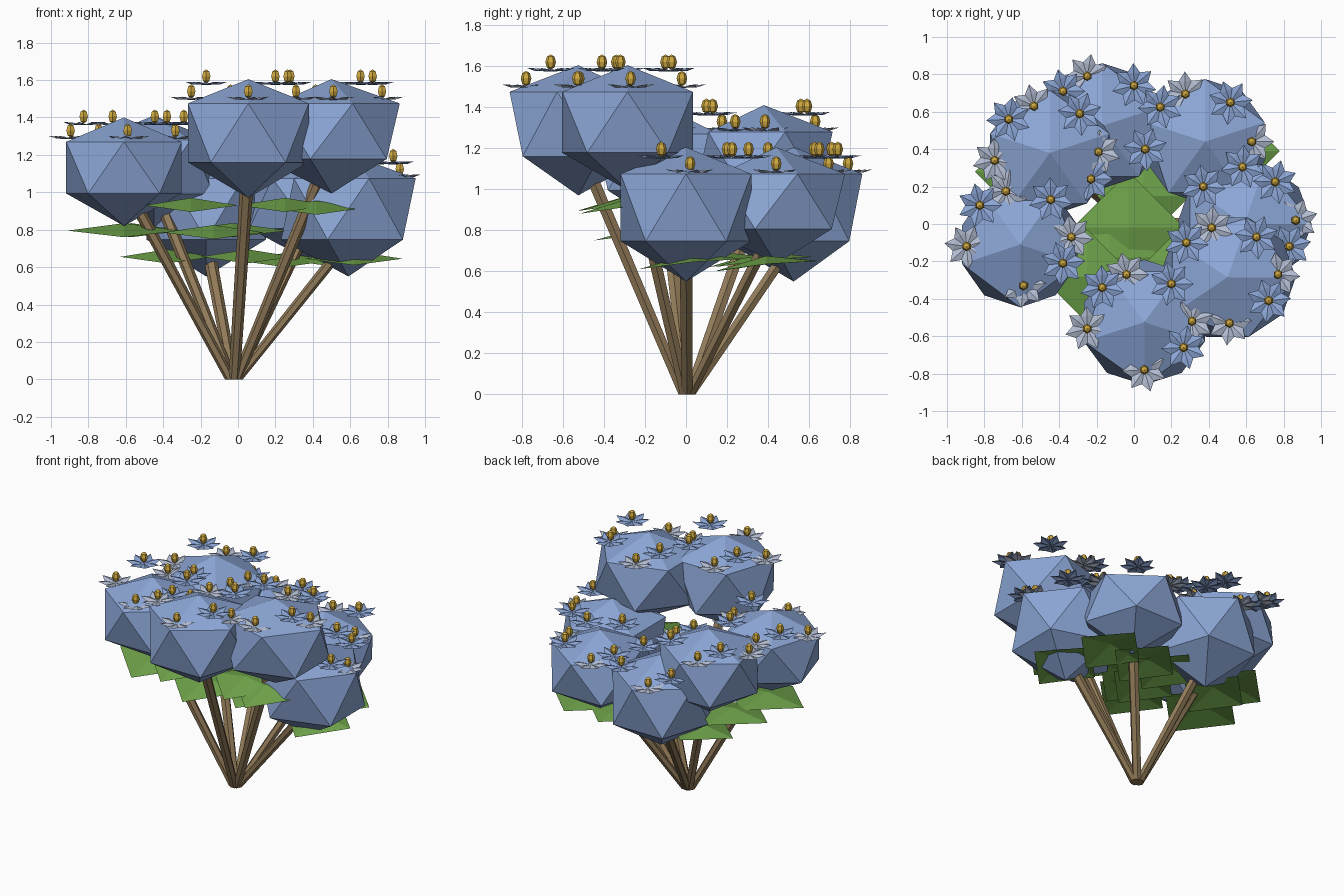
import bpy, bmesh, math

if "Cube" in bpy.data.objects:
    bpy.data.objects.remove(bpy.data.objects["Cube"])


def material(name, rgb):
    m = bpy.data.materials.new(name)
    m.diffuse_color = (*rgb, 1)
    m.use_nodes = True
    m.node_tree.nodes["Principled BSDF"].inputs["Base Color"].default_value = m.diffuse_color
    return m


BLUE = material("blue bloom", (0.26, 0.38, 0.67))
PALE = material("pale petal", (0.45, 0.51, 0.65))
GOLD = material("gold stamen", (0.63, 0.40, 0.05))
GREEN = material("leaf green", (0.16, 0.37, 0.07))
BARK = material("bark brown", (0.29, 0.20, 0.10))


def finish(bm, name, mat, closed=True):
    if closed:
        bmesh.ops.recalc_face_normals(bm, faces=bm.faces)
    mesh = bpy.data.meshes.new(name)
    bm.to_mesh(mesh)
    bm.free()
    mesh.materials.append(mat)
    ob = bpy.data.objects.new(name, mesh)
    bpy.context.collection.objects.link(ob)
    return ob


def ring(bm, centre, rx, ry, n, start):
    return [bm.verts.new((centre[0] + rx * math.cos(start + math.tau * i / n),
                          centre[1] + ry * math.sin(start + math.tau * i / n),
                          centre[2])) for i in range(n)]


# Faceted bloom clump: twenty triangles with a flattened crown
def clump(x, y, top, height, turn, r):
    bm = bmesh.new()
    a = math.radians(turn)
    crown = bm.verts.new((x, y, top))
    foot = bm.verts.new((x, y, top - height))
    up = ring(bm, (x, y, top - 0.13), r, 0.335, 5, a)
    low = ring(bm, (x, y, top - height * 0.7), r, 0.335, 5, a + math.pi / 5)
    for i in range(5):
        j = (i + 1) % 5
        bm.faces.new((crown, up[i], up[j]))
        bm.faces.new((up[i], low[i], up[j]))
        bm.faces.new((low[i], low[j], up[j]))
        bm.faces.new((foot, low[j], low[i]))
    finish(bm, "bloom_clump", BLUE)


# Six-sided slanted stem from the shared root to inside a clump
def stem(x, y, z):
    bm = bmesh.new()
    bottom = ring(bm, (-0.022 + 0.03 * x, 0.005 + 0.03 * y, 0), 0.03, 0.03, 6, 0)
    top = ring(bm, (x * 0.9, y * 0.9, z), 0.036, 0.036, 6, 0)
    for i in range(6):
        j = (i + 1) % 6
        bm.faces.new((bottom[i], bottom[j], top[j], top[i]))
    bm.faces.new(bottom)
    bm.faces.new(top)
    finish(bm, "stem", BARK)


CLUMPS = [  # x, y, crown height, clump height, turn, radius
    (0.055, -0.525, 1.605, 0.635, -90, 0.34), (0.50, -0.285, 1.605, 0.61, 0, 0.365),
    (-0.61, -0.11, 1.40, 0.58, -90, 0.325), (-0.45, 0.38, 1.41, 0.60, 90, 0.335),
    (0.59, 0.00, 1.205, 0.655, 0, 0.36), (0.38, 0.44, 1.205, 0.57, 90, 0.335),
    (-0.17, 0.525, 1.205, 0.655, 90, 0.335),
]
for x, y, top, height, turn, r in CLUMPS:
    clump(x, y, top, height, turn, r)
    stem(x, y, top - height + 0.12)


# Seven-pointed shallow flower with a gold stamen
def flower(x, y, z, mat, k):
    bm = bmesh.new()
    centre = bm.verts.new((x, y, z - 0.016))
    turn = k * 0.7
    tips = ring(bm, (x, y, z + 0.001), 0.12, 0.12, 7, turn)
    dips = ring(bm, (x, y, z - 0.013), 0.078, 0.078, 7, turn + math.pi / 7)
    folds = ring(bm, (x, y, z - 0.002), 0.065, 0.065, 7, turn)
    for i in range(7):
        for loop in ((centre, folds[i], dips[i]), (folds[i], tips[i], dips[i]),
                     (centre, dips[i - 1], folds[i]), (folds[i], dips[i - 1], tips[i])):
            bm.faces.new(loop)
    finish(bm, "flower", mat, False)
    bm = bmesh.new()
    bmesh.ops.create_uvsphere(bm, u_segments=6, v_segments=4, radius=1)
    for v in bm.verts:
        v.co = (x + v.co.x * 0.026, y + v.co.y * 0.026, z + 0.03 + v.co.z * 0.037)
    finish(bm, "stamen", GOLD)


FLOWERS = [
    (1.59, BLUE, [(.20, -.32), (-.17, -.34), (.265, -.66), (.655, -.07), (.72, -.41), (.28, -.10)]),
    (1.51, PALE, [(-.04, -.27), (-.25, -.56), (.055, -.78), (.31, -.52), (.51, -.53),
                  (.77, -.27), (.415, -.02)]),
    (1.375, BLUE, [(-.825, .10), (-.445, .13), (-.67, .56), (-.29, .59), (-.38, -.21)]),
    (1.30, BLUE, [(-.23, .24)]),
    (1.30, PALE, [(-.535, .63), (-.745, .34), (-.685, .175), (-.895, -.12), (-.59, -.33),
                  (-.335, -.07), (-.19, .385)]),
    (1.165, BLUE, [(-.38, .71), (0, .74), (.14, .625), (.06, .40), (.515, .65), (.37, .20),
                   (.58, .305), (.755, .225), (.83, -.12)]),
    (1.095, PALE, [(.63, .44), (.275, .695), (-.25, .79), (.865, .02)]),
]
for z, mat, spots in FLOWERS:
    for k, (x, y) in enumerate(spots):
        flower(x, y, z, mat, k)


# Square leaves turned corner-on with a soft crown
def leaf(x, y, z, h):
    bm = bmesh.new()
    mid = bm.verts.new((x, y, z + 0.035))
    corners = [bm.verts.new((x + dx * h, y + dy * h, z + dz))
               for dx, dy, dz in ((1, 0, -.005), (0, 1, .01), (-1, 0, -.005), (0, -1, -.04))]
    for i in range(4):
        bm.faces.new((mid, corners[i], corners[(i + 1) % 4]))
    finish(bm, "leaf", GREEN, False)


for spec in [
    (-.25, -.28, .935, .25), (.25, -.27, .935, .25), (.42, -.28, .92, .24),
    (-.61, -.05, .80, .30), (-.57, .28, .80, .28), (-.13, -.18, .79, .27), (-.03, -.02, .80, .30),
    (.62, .03, .65, .26), (.53, .39, .64, .25), (.25, .40, .64, .25), (.05, .15, .66, .25),
    (.05, .38, .66, .24), (-.38, .36, .66, .25),
]:
    leaf(*spec)
